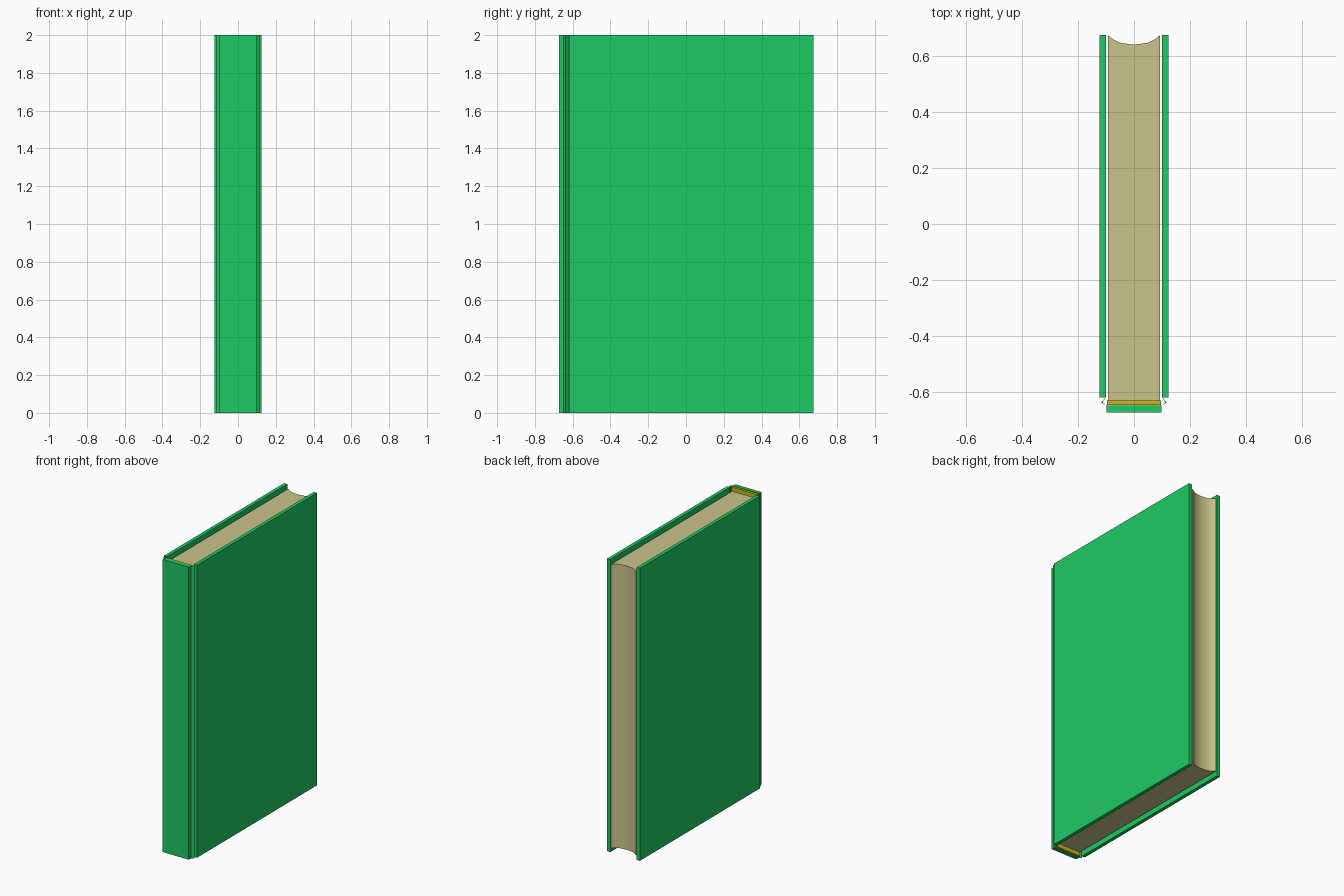
import bpy, bmesh

if "Cube" in bpy.data.objects:
    bpy.data.objects.remove(bpy.data.objects["Cube"])

def material(name, color):
    m = bpy.data.materials.new(name)
    m.diffuse_color = (*color, 1)
    m.use_nodes = True
    m.node_tree.nodes["Principled BSDF"].inputs["Base Color"].default_value = m.diffuse_color
    return m

green = material("green_cloth", (0.0135, 0.59, 0.125))
paper = material("aged_paper", (0.59, 0.55, 0.255))
yellow = material("yellow_band", (0.58, 0.48, 0.012))

def extrude(name, outline, z0, z1, mat):
    """Extrude an xy outline upright between two heights."""
    bm = bmesh.new()
    face = bm.faces.new([bm.verts.new((x, y, z0)) for x, y in outline])
    new = bmesh.ops.extrude_face_region(bm, geom=[face])["geom"]
    top = [v for v in new if isinstance(v, bmesh.types.BMVert)]
    bmesh.ops.translate(bm, verts=top, vec=(0, 0, z1 - z0))
    bmesh.ops.recalc_face_normals(bm, faces=bm.faces)
    mesh = bpy.data.meshes.new(name)
    bm.to_mesh(mesh)
    bm.free()
    mesh.materials.append(mat)
    ob = bpy.data.objects.new(name, mesh)
    bpy.context.collection.objects.link(ob)
    return ob

def rect(x0, x1, y0, y1):
    return [(x0, y0), (x1, y0), (x1, y1), (x0, y1)]

# Boards and the thin folded hinges joining them to the spine
hinge = [(0.097, -0.649), (0.117, -0.638), (0.101, -0.620), (0.112, -0.638)]
for side, s in (("left", -1), ("right", 1)):
    board = rect(0.100, 0.124, -0.620, 0.675)
    extrude(side + "_cover", [(s * x, y) for x, y in board], 0, 2, green)
    extrude(side + "_hinge", [(s * x, y) for x, y in hinge], 0, 2, green)

# Spine board
extrude("spine", rect(-0.098, 0.098, -0.673, -0.648), 0, 2, green)

# Binding band behind the pages
extrude("binding_band", rect(-0.096, 0.096, -0.647, -0.631), 0.003, 1.997, yellow)

# Page block with a hollow fore edge
half = [(0.093, 0.675), (0.075, 0.660), (0.050, 0.648), (0.025, 0.644)]
fore = half + [(0, 0.641)] + [(-x, y) for x, y in reversed(half)]
pages = extrude("page_block", [(-0.093, -0.631), (0.093, -0.631)] + fore,
                0.03, 1.97, paper)
bpy.context.view_layer.objects.active = pages
pages.select_set(True)
bpy.ops.object.shade_smooth_by_angle()
